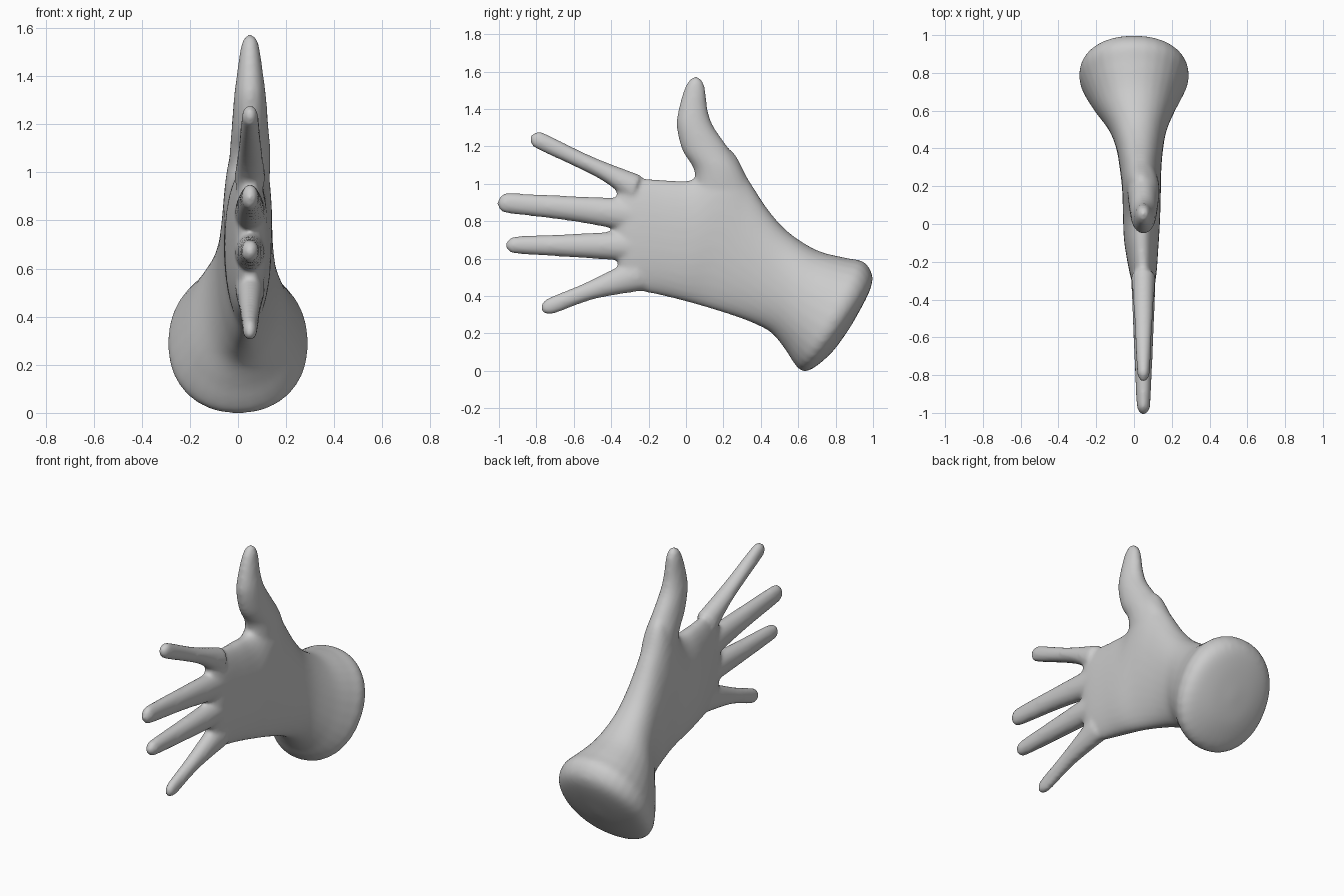
import bpy, bmesh, math
from mathutils import Vector

SIDES, STEPS = 32, 5

skin = bpy.data.materials.new("plain grey")
skin.diffuse_color = (0.6, 0.6, 0.6, 1)


def catmull(a, b, c, d, t):
    return [0.5 * (2 * q + (r - p) * t + (2 * p - 5 * q + 4 * r - s) * t * t
                   + (3 * q - p - 3 * r + s) * t ** 3) for p, q, r, s in zip(a, b, c, d)]


def loft(bm, sections, power=2.0):
    """Closed smooth loft. Section = (y1, z1, y2, z2, half_thickness, centre_x):
    two opposite outline points in side view plus the thickness in x."""
    n, rows = len(sections), []
    for i in range(n - 1):
        quad = [sections[min(max(i + k, 0), n - 1)] for k in (-1, 0, 1, 2)]
        rows += [catmull(*quad, s / STEPS) for s in range(STEPS)]
    rows.append(sections[-1])
    rings = []
    for y1, z1, y2, z2, hx, cx in rows:
        mid = Vector((cx, (y1 + y2) / 2, (z1 + z2) / 2))
        half = Vector((0, (y1 - y2) / 2, (z1 - z2) / 2))
        ring = []
        for k in range(SIDES):
            a = 2 * math.pi * k / SIDES
            c, s = math.cos(a), math.sin(a)
            u = math.copysign(abs(c) ** (2 / power), c)
            v = math.copysign(abs(s) ** (2 / power), s)
            ring.append(bm.verts.new(mid + half * u + Vector((hx * v, 0, 0))))
        rings.append(ring)
    faces = [bm.faces.new(rings[0]), bm.faces.new(rings[-1][::-1])]
    for p, q in zip(rings, rings[1:]):
        for k in range(SIDES):
            j = (k + 1) % SIDES
            faces.append(bm.faces.new((p[k], q[k], q[j], p[j])))
    bmesh.ops.recalc_face_normals(bm, faces=faces)


def finger(bm, base, middle, end, tip, hx):
    """Finger from three outline pairs and a rounded tip point."""
    pairs = [base, middle, end]
    secs = [(*p, h, 0.05) for p, h in zip(pairs, hx)]
    y1, z1, y2, z2 = end
    for f, w in ((0.6, 0.8), (0.88, 0.48), (1.0, 0.12)):
        cy, cz = (y1 + y2) / 2, (z1 + z2) / 2
        my, mz = cy + (tip[0] - cy) * f, cz + (tip[1] - cz) * f
        dy, dz = (y1 - y2) / 2 * w, (z1 - z2) / 2 * w
        secs.append((my + dy, mz + dz, my - dy, mz - dz, hx[2] * w, 0.05))
    loft(bm, secs)


bm = bmesh.new()

# palm flowing into the flared, rounded wrist
loft(bm, [
    (-0.37, 0.99, -0.36, 0.50, 0.035, 0.05),
    (-0.30, 1.03, -0.29, 0.44, 0.065, 0.05),
    (-0.10, 1.02, -0.12, 0.40, 0.09, 0.04),
    (0.05, 1.03, 0.0, 0.37, 0.098, 0.04),
    (0.22, 1.19, 0.12, 0.335, 0.102, 0.04),
    (0.335, 1.02, 0.25, 0.295, 0.11, 0.035),
    (0.44, 0.86, 0.37, 0.25, 0.125, 0.03),
    (0.55, 0.74, 0.46, 0.20, 0.155, 0.02),
    (0.70, 0.645, 0.53, 0.115, 0.215, 0.005),
    (0.85, 0.605, 0.575, 0.045, 0.265, 0.0),
    (0.945, 0.585, 0.61, 0.005, 0.29, 0.0),
    (0.99, 0.53, 0.65, 0.0, 0.28, 0.0),
    (0.995, 0.47, 0.71, 0.035, 0.235, 0.0),
    (0.965, 0.39, 0.79, 0.11, 0.14, 0.0),
    (0.90, 0.27, 0.87, 0.22, 0.02, 0.0),
], 2.15)

# thumb
loft(bm, [
    (0.04, 0.95, 0.36, 0.95, 0.085, 0.045),
    (0.045, 1.07, 0.295, 1.085, 0.085, 0.05),
    (-0.02, 1.18, 0.22, 1.20, 0.076, 0.05),
    (-0.05, 1.31, 0.145, 1.31, 0.067, 0.05),
    (-0.037, 1.41, 0.115, 1.40, 0.055, 0.05),
    (-0.008, 1.51, 0.104, 1.50, 0.041, 0.05),
    (0.018, 1.555, 0.088, 1.55, 0.028, 0.05),
    (0.048, 1.576, 0.058, 1.576, 0.006, 0.05),
])

# four fingers: index, middle, ring, little
finger(bm, (-0.24, 1.045, -0.30, 0.90), (-0.50, 1.145, -0.46, 1.025),
       (-0.755, 1.27, -0.785, 1.18), (-0.835, 1.25), (0.065, 0.05, 0.035))
finger(bm, (-0.28, 0.92, -0.28, 0.74), (-0.62, 0.935, -0.61, 0.80),
       (-0.94, 0.95, -0.94, 0.84), (-1.01, 0.895), (0.065, 0.052, 0.037))
finger(bm, (-0.28, 0.75, -0.28, 0.585), (-0.61, 0.732, -0.61, 0.607),
       (-0.90, 0.72, -0.90, 0.625), (-0.965, 0.67), (0.065, 0.052, 0.037))
finger(bm, (-0.28, 0.60, -0.22, 0.43), (-0.53, 0.475, -0.49, 0.383),
       (-0.725, 0.395, -0.695, 0.308), (-0.777, 0.325), (0.062, 0.043, 0.032))

mesh = bpy.data.meshes.new("hand")
bm.to_mesh(mesh)
bm.free()
hand = bpy.data.objects.new("hand", mesh)
bpy.context.collection.objects.link(hand)
mesh.materials.append(skin)

# fuse the parts into one skin and soften the joins
remesh = hand.modifiers.new("fuse", 'REMESH')
remesh.mode = 'VOXEL'
remesh.voxel_size = 0.012
remesh.use_smooth_shade = True
soften = hand.modifiers.new("soften", 'SMOOTH')
soften.factor = 0.5
soften.iterations = 10
